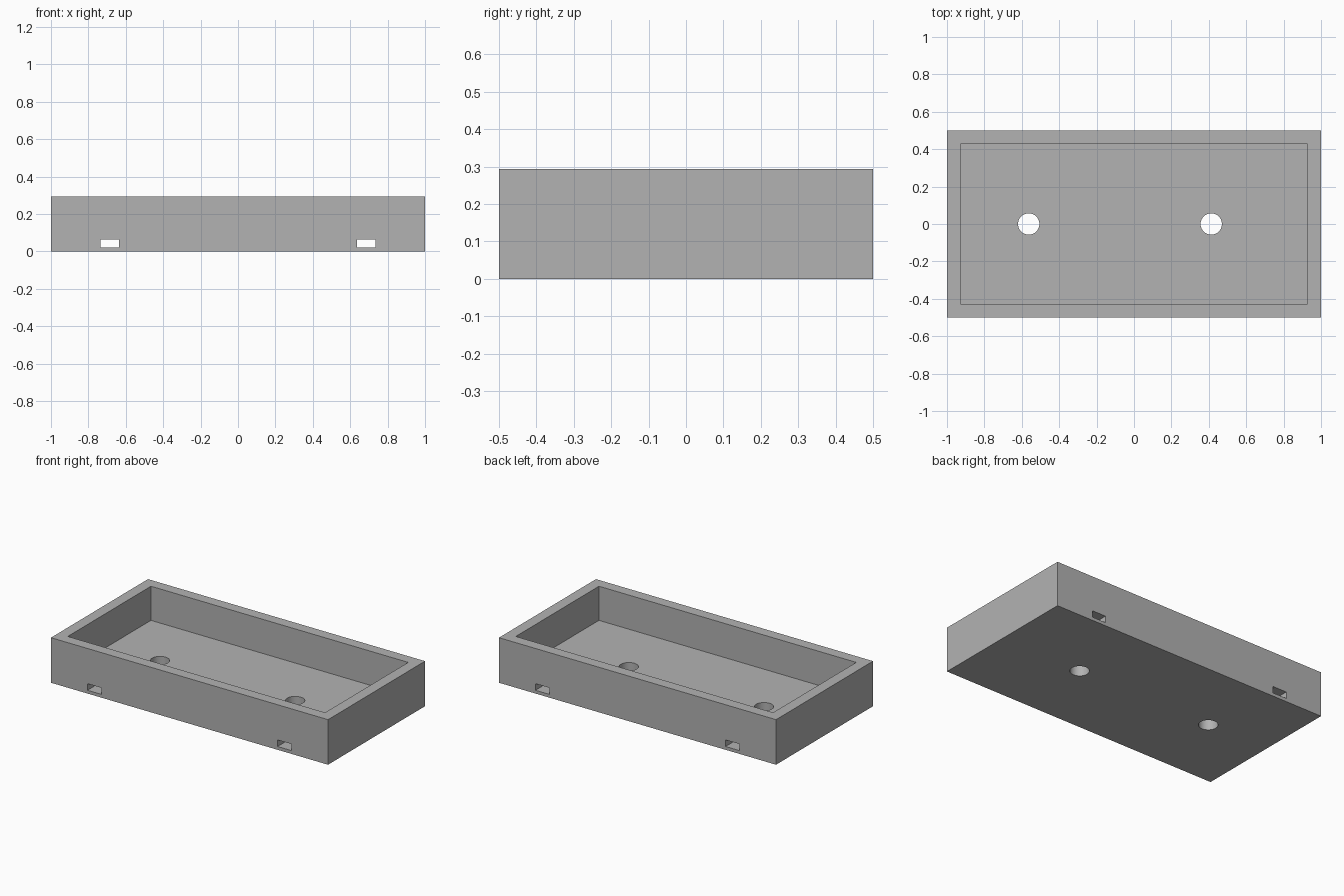
import bpy

cube = bpy.data.objects.get("Cube")
if cube:
    bpy.data.objects.remove(cube, do_unlink=True)

LENGTH, WIDTH, HEIGHT = 2.0, 1.0, 0.294
WALL = 0.0714          # side walls and floor share one thickness
HOLE_RADIUS = 0.057


def box(name, x, y, z):
    """Box from (min, max) ranges on each axis."""
    ranges = (x, y, z)
    bpy.ops.mesh.primitive_cube_add(size=1, location=[(a + b) / 2 for a, b in ranges])
    obj = bpy.context.object
    obj.name = name
    obj.scale = [b - a for a, b in ranges]
    bpy.ops.object.transform_apply(location=True, rotation=False, scale=True)
    return obj


def cut(target, cutter):
    """Subtract the cutter from the target, then discard it."""
    cutter.hide_render = True
    mod = target.modifiers.new("cut", 'BOOLEAN')
    mod.operation = 'DIFFERENCE'
    mod.solver = 'EXACT'
    mod.object = cutter
    bpy.context.view_layer.objects.active = target
    bpy.ops.object.modifier_apply(modifier=mod.name)
    bpy.data.objects.remove(cutter, do_unlink=True)


# Outer block
tray = box("tray", (-LENGTH / 2, LENGTH / 2), (-WIDTH / 2, WIDTH / 2), (0, HEIGHT))

# Open pocket
ix, iy = LENGTH / 2 - WALL, WIDTH / 2 - WALL
cut(tray, box("pocket_cutter", (-ix, ix), (-iy, iy), (WALL, HEIGHT + 0.1)))

# Strap slots running through the floor from front to back
for side in (-1, 1):
    cx = side * 0.686
    cut(tray, box("slot_cutter", (cx - 0.05, cx + 0.05), (-0.6, 0.6), (0.0214, 0.0643)))

# Round holes through the floor
for cx in (-0.563, 0.413):
    bpy.ops.mesh.primitive_cylinder_add(vertices=48, radius=HOLE_RADIUS, depth=0.3,
                                        location=(cx, 0, 0.03))
    cut(tray, bpy.context.object)

# Grey plastic
grey = bpy.data.materials.new("plain_grey")
grey.use_nodes = True
colour = (0.448, 0.448, 0.448, 1)
grey.diffuse_color = colour
grey.node_tree.nodes["Principled BSDF"].inputs["Base Color"].default_value = colour
tray.data.materials.clear()
tray.data.materials.append(grey)
for face in tray.data.polygons:
    face.material_index = 0

# Smooth hole walls, sharp edges elsewhere
bpy.ops.object.select_all(action='DESELECT')
tray.select_set(True)
bpy.context.view_layer.objects.active = tray
bpy.ops.object.shade_smooth_by_angle(angle=0.5)
